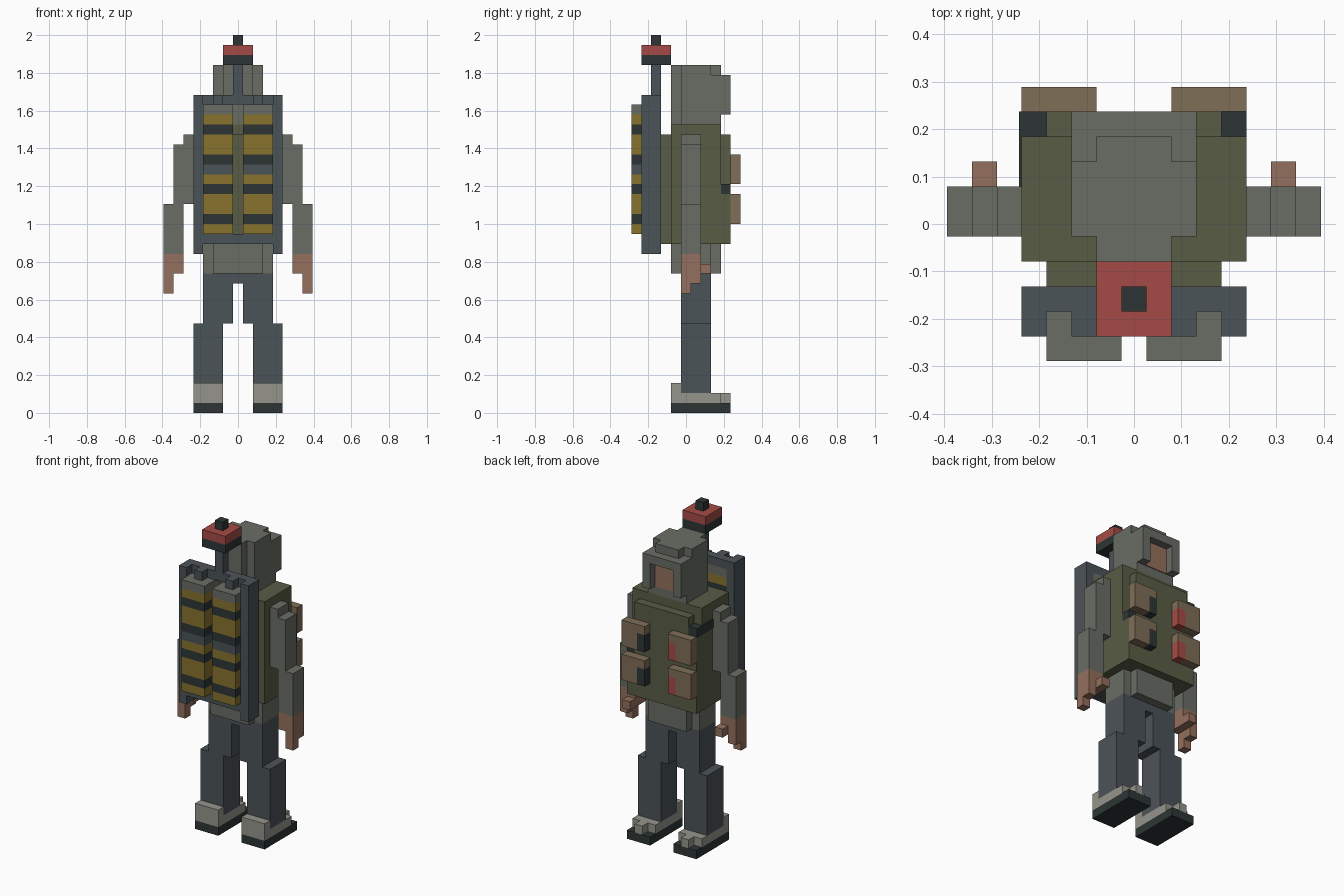
import bpy
import bmesh

cube = bpy.data.objects.get("Cube")
if cube:
    bpy.data.objects.remove(cube, do_unlink=True)

UNIT = 2 / 38  # size of one block


def material(name, code):
    def linear(pair):
        c = int(pair, 16) / 255
        return c / 12.92 if c <= 0.04 else ((c + 0.055) / 1.055) ** 2.4
    rgba = [linear(code[i:i + 2]) for i in (0, 2, 4)] + [1]
    mat = bpy.data.materials.new(name)
    mat.use_nodes = True
    mat.diffuse_color = rgba
    mat.node_tree.nodes["Principled BSDF"].inputs["Base Color"].default_value = rgba
    return mat


grey = material("jacket grey", "6a6d65")
olive = material("vest olive", "595c45")
slate = material("trouser slate", "4b5358")
dark = material("rubber dark", "2d3535")
red = material("signal red", "a54b46")
tan = material("pouch tan", "7f6e57")
skin = material("skin", "94705d")
yellow = material("tank yellow", "87732f")
white = material("shoe white", "95958c")


def box(name, mat, x, y, z):
    """Flat box from (min, max) pairs given in blocks."""
    bm = bmesh.new()
    bmesh.ops.create_cube(bm, size=1)
    for v in bm.verts:
        v.co = [UNIT * (lo + (hi - lo) * (c + 0.5))
                for c, (lo, hi) in zip(v.co, (x, y, z))]
    mesh = bpy.data.meshes.new(name)
    bm.to_mesh(mesh)
    bm.free()
    mesh.materials.append(mat)
    obj = bpy.data.objects.new(name, mesh)
    bpy.context.collection.objects.link(obj)


def middle(name, mat, half, y, z):
    box(name, mat, (-half, half), y, z)


def pair(name, mat, x, y, z):
    box("left_" + name, mat, x, y, z)
    box("right_" + name, mat, (-x[1], -x[0]), y, z)


# Shoes
foot = (1.5, 4.5)
pair("sole", dark, foot, (-1.5, 4.5), (0, 1))
pair("shoe_heel", white, foot, (-1.5, -0.5), (1, 3))
pair("shoe_body", white, foot, (-0.5, 3.5), (1, 2))
pair("shoe_toe", white, (2.5, 3.5), (3.5, 4.5), (1, 2))

# Legs and pelvis
limb = (-0.5, 2.5)
pair("lower_leg", slate, foot, limb, (2, 9))
pair("upper_leg", slate, (0.5, 3.5), limb, (9, 14))
middle("pelvis", slate, 0.5, limb, (13, 14))

# Jacket hem
middle("hem_core", grey, 3.5, limb, (14, 17))
middle("hem_back", grey, 2.5, (-1.5, -0.5), (14, 17))
middle("hem_chest_side", grey, 2.5, (2.5, 3.5), (14, 17))

# Vest
middle("vest_core", olive, 4.5, (-1.5, 3.5), (17, 29))
middle("vest_back", olive, 3.5, (-2.5, -1.5), (17, 28))
middle("vest_chest", olive, 3.5, (3.5, 4.5), (17, 28))
box("left_vest_corner", olive, (3.5, 4.5), (3.5, 4.5), (17, 22))
box("left_vest_buckle", dark, (3.5, 4.5), (3.5, 4.5), (22, 23))
box("right_vest_corner", olive, (-4.5, -3.5), (3.5, 4.5), (17, 26))
box("right_vest_buckle", dark, (-4.5, -3.5), (3.5, 4.5), (26, 27))
box("right_vest_strap", dark, (-4.6, -4.5), (1.5, 4.5), (26, 27))

# Chest pouches with an item tucked into each inner edge
pouch = (4.5, 5.5)
for level, base in (("lower", 19), ("upper", 23)):
    pair(level + "_pouch", tan, (2.5, 4.5), pouch, (base, base + 3))
    pair(level + "_pouch_flap", tan, (1.5, 2.5), pouch, (base + 2, base + 3))
    box(level + "_dark_item", dark, (1.5, 2.5), pouch, (base, base + 2))
    box(level + "_red_item", red, (-2.5, -1.5), pouch, (base, base + 2))

# Arms and hands
arm = (-0.5, 1.5)
pair("shoulder", grey, (4.5, 5.5), arm, (21, 28))
pair("upper_arm", grey, (5.5, 6.5), arm, (21, 27))
pair("forearm", grey, (5.5, 7.5), arm, (16, 21))
pair("palm", skin, (5.5, 7.5), arm, (14, 16))
pair("thumb", skin, (5.5, 6.5), (1.5, 2.5), (14, 15))
pair("knuckle", skin, (6.5, 7.5), arm, (13, 14))
pair("finger", skin, (6.5, 7.5), (-0.5, 0.5), (12, 13))

# Hooded head
middle("hood_core", grey, 2.5, (-0.5, 3.5), (29, 34))
middle("hood_crown", grey, 2.5, limb, (34, 35))
middle("hood_crown_peak", grey, 1.5, (2.5, 3.5), (34, 35))
middle("hood_back", grey, 1.5, (-1.5, -0.5), (29, 35))
pair("hood_cheek", grey, (1.5, 2.5), (3.5, 4.5), (30, 34))
middle("hood_brim", grey, 1.5, (3.5, 4.5), (33, 34))
middle("face", skin, 1.5, (3.5, 3.6), (30, 33))

# Tank frame
frame = (-4.5, -2.5)
pair("frame_post", slate, (3.5, 4.5), frame, (16, 32))
middle("frame_foot", slate, 3.5, frame, (17, 18))
middle("frame_beam", slate, 3.5, (-3.5, -2.5), (31, 32))
pair("frame_prong", slate, (1.5, 2.5), (-4.5, -3.5), (31, 32))

# Striped tanks, stacked from the bottom up
bands = [(yellow, 1), (dark, 1), (yellow, 2), (dark, 1), (yellow, 1), (slate, 1),
         (dark, 1), (yellow, 2), (dark, 1), (yellow, 1), (grey, 1)]
level = 18
for mat, height in bands:
    pair("tank_band", mat, (0.5, 3.5), (-5.5, -2.5), (level, level + height))
    level += height

# Beacon on its mast
mast = (-3.5, -2.5)
middle("mast", slate, 0.5, mast, (32, 35))
middle("beacon_base", dark, 1.5, (-4.5, -1.5), (35, 36))
middle("beacon_light", red, 1.5, (-4.5, -1.5), (36, 37))
middle("beacon_cap", dark, 0.5, mast, (37, 38))
